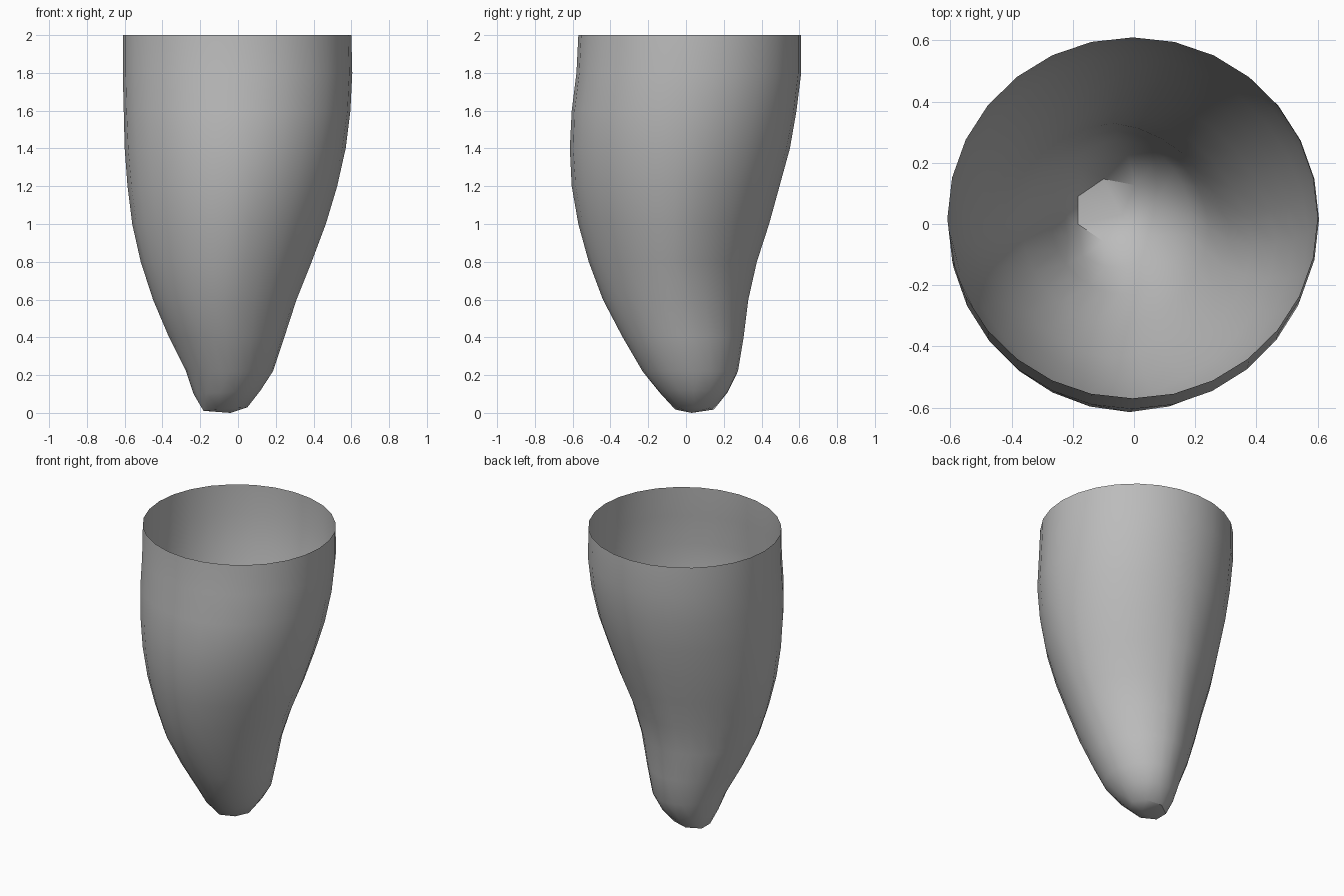
import bpy, bmesh, math

if "Cube" in bpy.data.objects:
    bpy.data.objects.remove(bpy.data.objects["Cube"])

grey = bpy.data.materials.new("plain grey")
grey.use_nodes = True
colour = (0.5, 0.5, 0.5, 1)
grey.diffuse_color = colour
grey.node_tree.nodes["Principled BSDF"].inputs["Base Color"].default_value = colour

# Cross-sections: height, x min, x max, y min, y max
SECTIONS = [
    (2.0, -.61, .60, -.57, .61),
    (1.8, -.61, .605, -.58, .61),
    (1.6, -.605, .595, -.605, .585),
    (1.4, -.60, .57, -.615, .55),
    (1.2, -.585, .525, -.605, .495),
    (1.0, -.56, .465, -.57, .44),
    (0.8, -.515, .39, -.515, .375),
    (0.6, -.45, .31, -.44, .33),
    (0.4, -.365, .245, -.335, .305),
    (0.22, -.275, .185, -.23, .275),
]
# Coarser sections near the tip
TIP = [(0.11, -.235, .12, -.145, .225, 14), (0.02, -.195, .05, -.06, .15, 7)]
SIDES = 28


def ring(bm, z, x0, x1, y0, y1, sides=SIDES, tilt=0):
    cx, cy, a, b = (x0 + x1) / 2, (y0 + y1) / 2, (x1 - x0) / 2, (y1 - y0) / 2
    verts = []
    for i in range(sides):
        t = math.tau * i / sides
        c, s = math.cos(t), math.sin(t)
        # the waist is slightly flattened on its diagonals
        flat = 1 - 0.06 * abs(math.sin(2 * t)) * max(0, 1 - abs(z - 0.8) / 0.8)
        verts.append(bm.verts.new((cx + a * c * flat, cy + b * s * flat, z + tilt * c)))
    return verts


bm = bmesh.new()
rings = [ring(bm, *s) for s in SECTIONS]

# Smooth wall
for top, low in zip(rings, rings[1:]):
    for i in range(SIDES):
        j = (i + 1) % SIDES
        bm.faces.new((top[i], low[i], low[j], top[j]))

# Faceted tip: each ring has half the sides of the one above
top = rings[-1]
for s in TIP:
    low = ring(bm, *s, tilt=0.01)
    n = len(low)
    for i in range(n):
        j = (i + 1) % n
        a, b, c = top[2 * i], top[2 * i + 1], top[(2 * i + 2) % (2 * n)]
        bm.faces.new((a, low[i], b))
        bm.faces.new((b, low[i], low[j]))
        bm.faces.new((b, low[j], c))
    top = low

# Closed base point
point = bm.verts.new((-.04, .03, 0))
for i in range(len(top)):
    bm.faces.new((top[i], point, top[(i + 1) % len(top)]))

bmesh.ops.recalc_face_normals(bm, faces=bm.faces[:])
mesh = bpy.data.meshes.new("tapered_cup")
bm.to_mesh(mesh)
bm.free()
mesh.materials.append(grey)
cup = bpy.data.objects.new("tapered_cup", mesh)
bpy.context.collection.objects.link(cup)

bpy.ops.object.select_all(action='DESELECT')
cup.select_set(True)
bpy.context.view_layer.objects.active = cup
bpy.ops.object.shade_smooth_by_angle(angle=math.radians(30))
